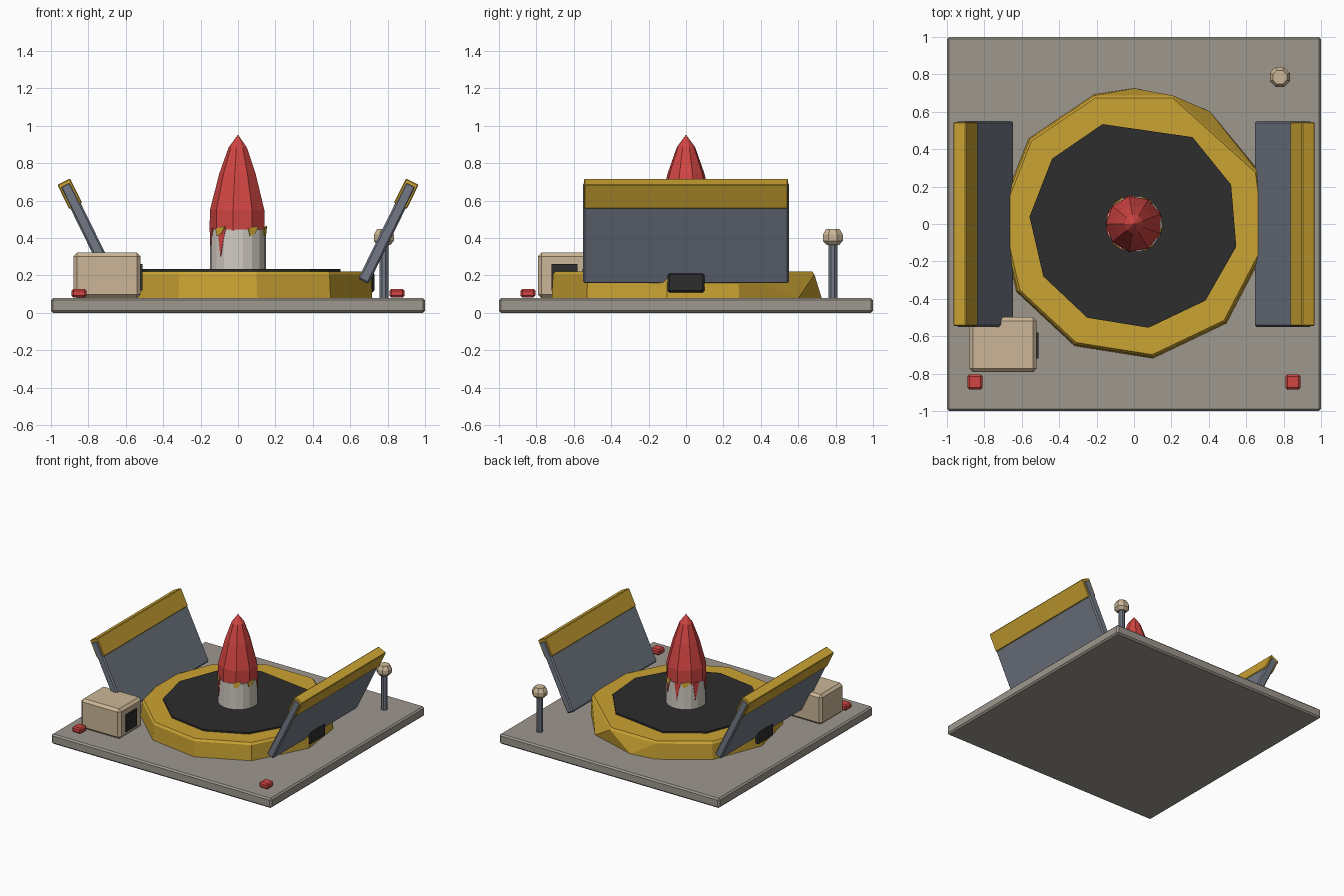
import bpy, bmesh, math
from mathutils import Vector, Matrix

if "Cube" in bpy.data.objects:
    bpy.data.objects.remove(bpy.data.objects["Cube"])


def material(name, rgb):
    m = bpy.data.materials.new(name)
    m.diffuse_color = (*rgb, 1)
    m.use_nodes = True
    m.node_tree.nodes["Principled BSDF"].inputs["Base Color"].default_value = m.diffuse_color
    return m


CONCRETE = material("concrete grey", (0.34, 0.31, 0.27))
YELLOW = material("hazard yellow", (0.60, 0.37, 0.033))
BLACK = material("dark rubber", (0.026, 0.026, 0.026))
STEEL = material("blue steel", (0.17, 0.19, 0.235))
RED = material("warning red", (0.64, 0.06, 0.055))
TAN = material("sand tan", (0.60, 0.47, 0.31))
WHITE = material("off white", (0.64, 0.60, 0.54))


def finish(name, bm, mat):
    bmesh.ops.recalc_face_normals(bm, faces=bm.faces)
    me = bpy.data.meshes.new(name)
    bm.to_mesh(me)
    bm.free()
    me.materials.append(mat)
    ob = bpy.data.objects.new(name, me)
    bpy.context.collection.objects.link(ob)
    return ob


def box(name, center, size, mat, bevel=0.0, tilt=0.0):
    bm = bmesh.new()
    bmesh.ops.create_cube(bm, size=1)
    bmesh.ops.scale(bm, vec=size, verts=bm.verts)
    if bevel:
        bmesh.ops.bevel(bm, geom=bm.edges[:], offset=bevel, segments=1, affect='EDGES')
    bm.transform(Matrix.Translation(center) @ Matrix.Rotation(tilt, 4, 'Y'))
    return finish(name, bm, mat)


def hull(name, points, mat):
    bm = bmesh.new()
    for p in points:
        bm.verts.new(p)
    bmesh.ops.convex_hull(bm, input=bm.verts)
    bmesh.ops.dissolve_limit(bm, angle_limit=0.02, verts=bm.verts, edges=bm.edges)
    return finish(name, bm, mat)


def ring(angles, r, z, x=0, y=0):
    return [(x + r * math.cos(math.radians(a)), y + r * math.sin(math.radians(a)), z) for a in angles]


def turned(name, profile, sides, mat, x=0, y=0, phase=0):
    # convex turned part: profile is a list of (radius, height)
    angles = [phase + 360 * i / sides for i in range(sides)]
    return hull(name, [p for r, z in profile for p in ring(angles, r, z, x, y)], mat)


def patch(name, points, mat, r=0.153):
    # thin painted plate wrapped on the rocket, points are (angle, height)
    bm = bmesh.new()
    bm.faces.new([bm.verts.new(ring([a], r, z)[0]) for a, z in points])
    res = bmesh.ops.extrude_face_region(bm, geom=bm.faces[:])
    for v in [g for g in res["geom"] if isinstance(g, bmesh.types.BMVert)]:
        v.co.x *= 0.96
        v.co.y *= 0.96
    return finish(name, bm, mat)


# ground slab
box("base_slab", (0, 0, 0.04), (2, 2, 0.08), CONCRETE, 0.012)

# silo rim: irregular ten-sided collar with a wider foot at the back
rim = [107, 73, 23, 352, 313, 278, 244, 210, 176, 141]
foot = [90, 56, 23, 352, 313, 278, 244, 210, 176, 141, 107]
hull("silo_rim", ring(foot, 0.725, 0.08) + ring(rim, 0.718, 0.205) + ring(rim, 0.705, 0.222), YELLOW)

# dark silo mouth
mouth = [107.5, 56, 22, 347.5, 313, 278, 243.5, 210, 176, 141.5]
hull("silo_mouth", ring(mouth, 0.56, 0.2) + ring(mouth, 0.56, 0.235), BLACK)

# blast doors, hinges and corner lamps, mirrored left and right
tilt = math.atan2(0.265, 0.54)
for s, side in ((1, "right"), (-1, "left")):
    d = Vector((s * math.sin(tilt), 0, math.cos(tilt)))
    start = Vector((s * 0.67, 0, 0.168))
    box(side + "_door", start + d * 0.29, (0.062, 1.1, 0.58), STEEL, 0.01, s * tilt)
    box(side + "_door_edge", start + d * 0.522, (0.076, 1.092, 0.145), YELLOW, 0.005, s * tilt)
    box(side + "_hinge", (s * 0.665, 0, 0.163), (0.13, 0.2, 0.11), BLACK, 0.012)
    box(side + "_corner_lamp", (s * 0.85, -0.845, 0.105), (0.08, 0.08, 0.045), RED, 0.01)

# rocket body and nose
turned("rocket_body", [(0.15, 0.22), (0.15, 0.445)], 18, WHITE)
turned("rocket_nose", [(0.152, 0.44), (0.15, 0.55), (0.1, 0.745), (0.05, 0.885), (0.002, 0.95)],
       9, RED, phase=20)

# ragged paint below the nose
for i, (a, low) in enumerate([(100, 0.31), (155, 0.30), (197, 0.36), (234, 0.30), (20, 0.37), (62, 0.34)]):
    patch(f"red_drip_{i}", [(a - 2, low), (a + 10, 0.45), (a - 10, 0.45)], RED)
for i, a in enumerate([65, 125, 231, 303, 345]):
    patch(f"yellow_chip_{i}", [(a - 8, 0.41), (a + 4, 0.425), (a + 12, 0.465), (a - 12, 0.45)], YELLOW, 0.155)

# control hut with its dark window
box("control_hut", (-0.7, -0.645, 0.2), (0.36, 0.295, 0.245), TAN, 0.02)
box("hut_window", (-0.52, -0.65, 0.19), (0.02, 0.14, 0.14), BLACK)

# beacon post
turned("beacon_post", [(0.026, 0.075), (0.026, 0.37)], 8, STEEL, 0.78, 0.785, 22.5)
turned("beacon_head", [(0.036, 0.362), (0.058, 0.385), (0.058, 0.418), (0.04, 0.447)], 8, TAN, 0.78, 0.785, 22.5)
